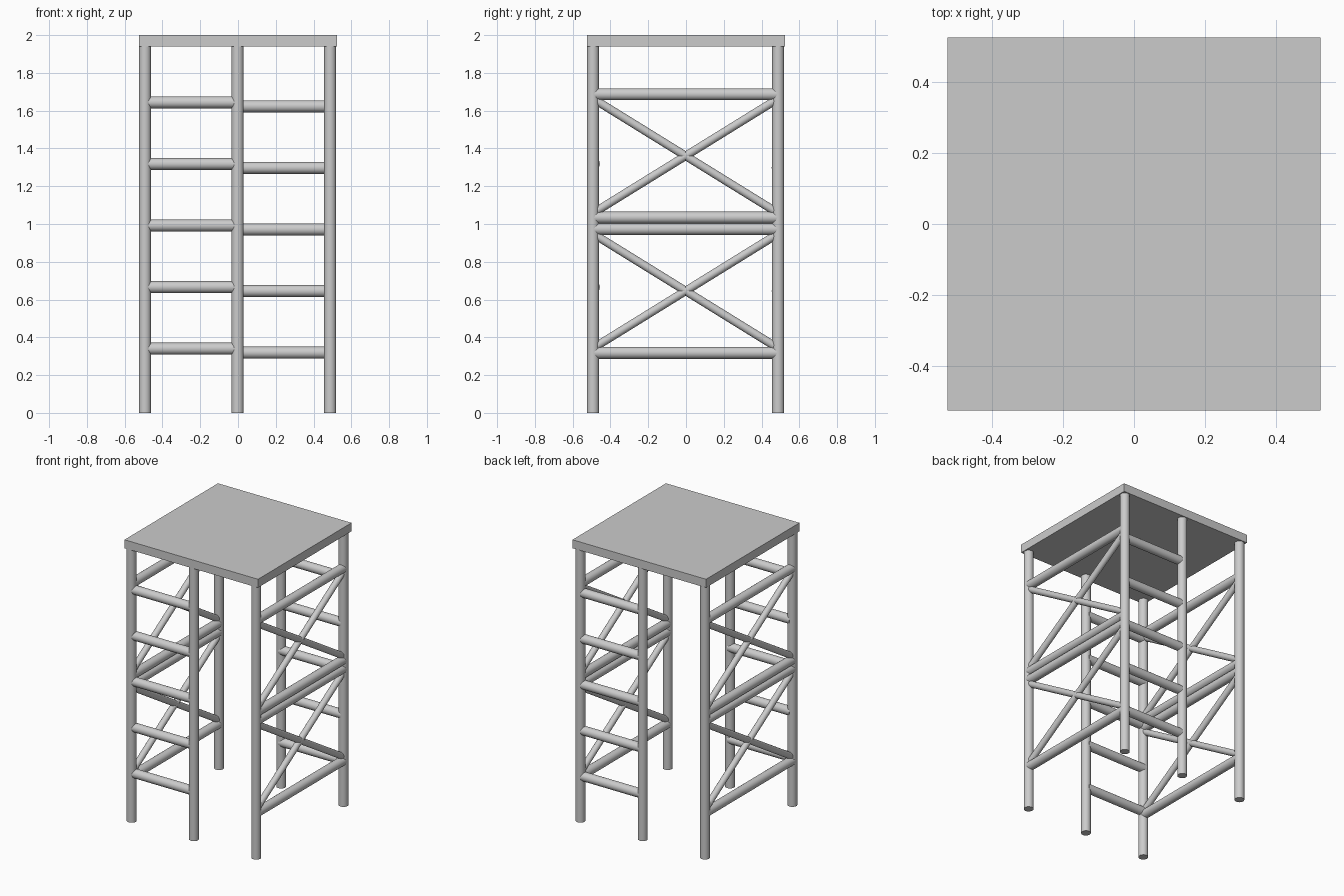
import bpy
from mathutils import Vector

if "Cube" in bpy.data.objects:
    bpy.data.objects.remove(bpy.data.objects["Cube"])

P = 0.49      # post centre offset
S = -0.002    # slight offset of the frame under the platform


def tube(name, a, b, r):
    """Smooth-sided capped cylinder between two points."""
    a, b = Vector(a), Vector(b)
    d = b - a
    bpy.ops.mesh.primitive_cylinder_add(vertices=24, radius=r, depth=d.length,
                                        location=(a + b) / 2)
    o = bpy.context.object
    o.rotation_euler = d.to_track_quat('Z', 'Y').to_euler()
    o.name = name
    bpy.ops.object.shade_smooth_by_angle()
    return o


# Platform slab
bpy.ops.mesh.primitive_cube_add(size=1, location=(0, 0, 1.97))
top = bpy.context.object
top.name = "platform"
top.scale = (1.05, 1.05, 0.06)

# Six upright posts: corners plus front and back middle
for side, y in (("front", -P), ("back", P)):
    for pos, x in (("left", -P), ("middle", 0), ("right", P)):
        tube(f"{side}_{pos}_post", (x + S, y + S, 0), (x + S, y + S, 1.945), 0.032)

# Ladder rungs: front left half, back right half
for i in range(5):
    z = 0.34 + i * 0.326
    tube("front_rung", (-P + S, -P + 0.003, z), (S, -P + 0.003, z), 0.0315)
    z -= 0.021
    tube("back_rung", (S, P - 0.005, z), (P + S, P - 0.005, z), 0.0315)

# Side frames: two stacked panels of rails with crossed braces
for side, sx in (("left", -1), ("right", 1)):
    x = sx * P + S
    for lo, hi in ((0.318, 0.973), (1.034, 1.687)):
        for z in (lo, hi):
            tube(f"{side}_rail", (x, -P + S, z), (x, P + S, z), 0.0315)
        c = (lo + hi) / 2
        for k in (-1, 1):
            tube(f"{side}_brace", (x, -P + S, c - k * 0.303),
                 (x, P + S, c + k * 0.303), 0.022)
